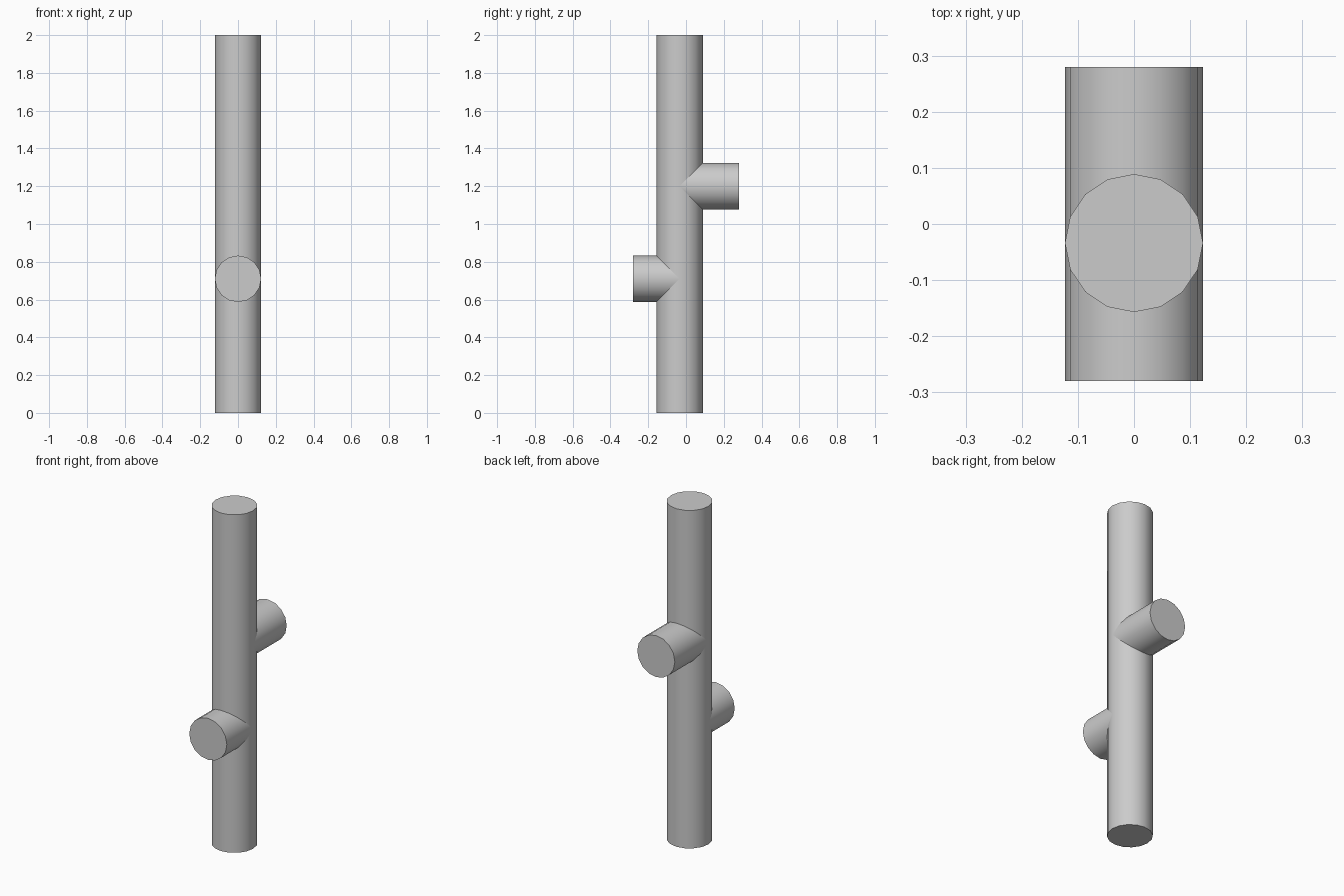
import bpy
import math

cube = bpy.data.objects.get("Cube")
if cube:
    bpy.data.objects.remove(cube, do_unlink=True)

RADIUS = 0.123
AXIS_Y = -0.034
SIDES = 16

grey = bpy.data.materials.new("plain grey")
grey.use_nodes = True
colour = (0.6, 0.6, 0.6, 1)
grey.diffuse_color = colour
grey.node_tree.nodes["Principled BSDF"].inputs["Base Color"].default_value = colour


def rod(name, length, centre, tilt=0):
    """Capped cylinder, smooth around its side and sharp at its ends."""
    bpy.ops.mesh.primitive_cylinder_add(
        vertices=SIDES, radius=RADIUS, depth=length,
        location=centre, rotation=(tilt, 0, 0))
    obj = bpy.context.object
    obj.name = name
    obj.data.materials.append(grey)
    bpy.ops.object.shade_smooth_by_angle(angle=math.radians(40))
    return obj


def stub(name, end_y, z):
    """Horizontal peg from the post's axis out to end_y."""
    rod(name, abs(end_y - AXIS_Y), (0, (end_y + AXIS_Y) / 2, z), math.pi / 2)


# Upright post
rod("post", 2, (0, AXIS_Y, 1))

# Lower peg to the front, upper peg to the back
stub("front_peg", -0.28, 0.71)
stub("back_peg", 0.28, 1.2)
